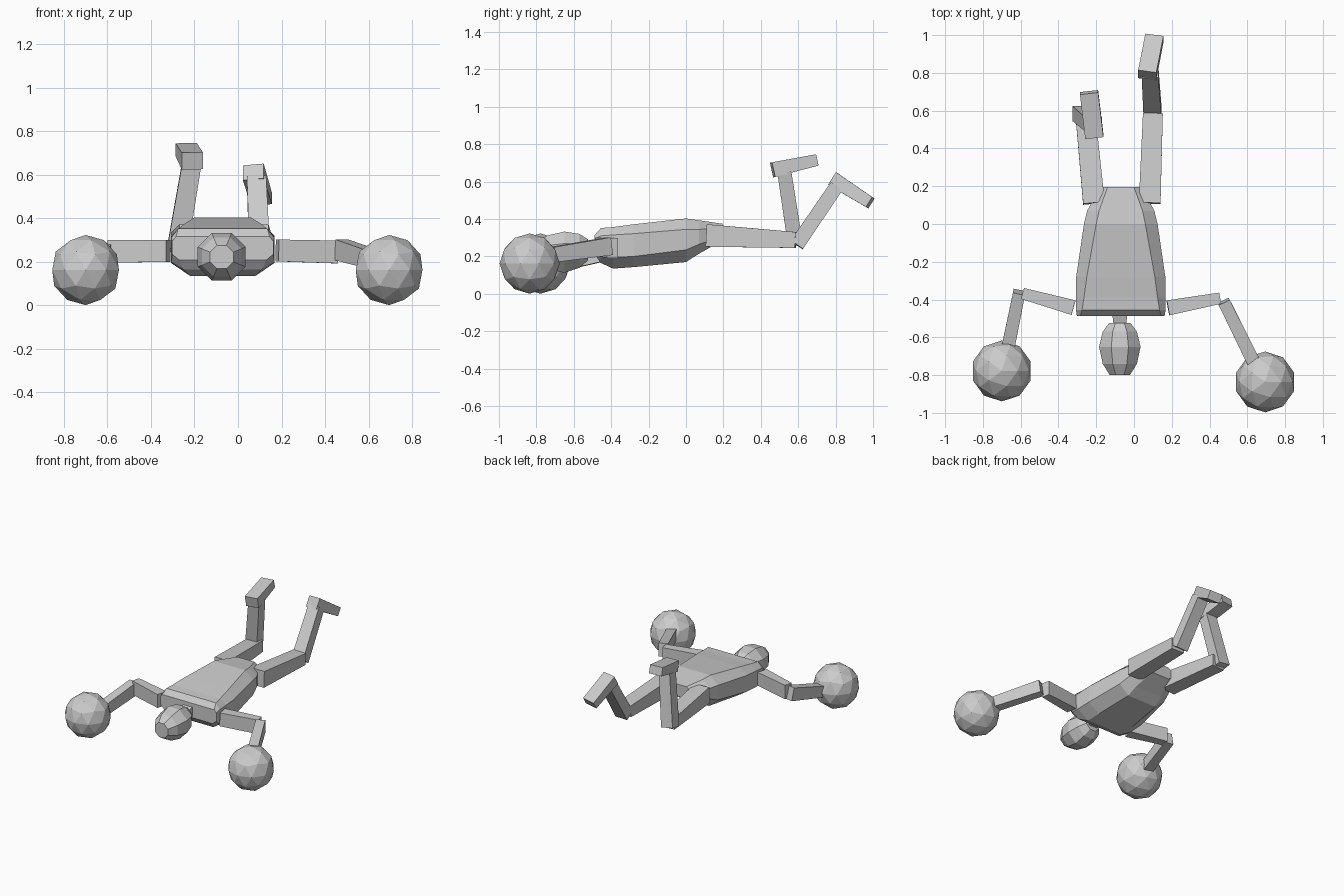
import bpy, bmesh
from math import cos, sin, pi
from mathutils import Vector

if "Cube" in bpy.data.objects:
    bpy.data.objects.remove(bpy.data.objects["Cube"])


def finish(name, bm):
    bmesh.ops.recalc_face_normals(bm, faces=bm.faces)
    me = bpy.data.meshes.new(name)
    bm.to_mesh(me)
    bm.free()
    ob = bpy.data.objects.new(name, me)
    bpy.context.collection.objects.link(ob)
    return ob


def loft(name, rings):
    """Skin equal-length point rings and cap both ends."""
    bm = bmesh.new()
    loops = [[bm.verts.new(p) for p in r] for r in rings]
    n = len(loops[0])
    for a, b in zip(loops, loops[1:]):
        for i in range(n):
            j = (i + 1) % n
            bm.faces.new((a[i], a[j], b[j], b[i]))
    bm.faces.new(loops[0])
    bm.faces.new(loops[-1])
    return finish(name, bm)


def beam(name, p, q, start, end, hint):
    """Tapered box from p to q; start/end = (size along hint, size across it)."""
    p, q, hint = Vector(p), Vector(q), Vector(hint)
    d = (q - p).normalized()
    s = (hint - d * hint.dot(d)).normalized()
    t = d.cross(s)
    corners = ((1, 1), (-1, 1), (-1, -1), (1, -1))
    return loft(name, [[c + s * (a * w / 2) + t * (b * h / 2) for a, b in corners]
                       for c, (w, h) in ((p, start), (q, end))])


X, Z = (1, 0, 0), (0, 0, 1)
CX = -0.07

# Torso: eight-sided rings (y, top half-width, side, bottom, z top, upper, lower, bottom)
torso = [
    (-.488, .215, .232, .20, .315, .295, .235, .208),
    (-.455, .205, .237, .18, .352, .31, .20, .165),
    (-.39, .195, .238, .15, .357, .315, .195, .135),
    (-.28, .18, .236, .145, .372, .322, .20, .143),
    (0, .13, .195, .12, .403, .345, .235, .17),
    (.07, .115, .178, .11, .393, .345, .265, .215),
    (.195, .07, .11, .07, .375, .35, .31, .285),
]
loft("torso", [[(CX + x, y, z) for x, z in (
    (wt, zt), (wm, zu), (wm, zl), (wb, zb), (-wb, zb), (-wm, zl), (-wm, zu), (-wt, zt))]
    for y, wt, wm, wb, zt, zu, zl, zb in torso])

# Head: eight-sided rings (y, radius, z centre)
head = [(-.525, .062, .235), (-.57, .098, .23), (-.65, .119, .223),
        (-.74, .098, .222), (-.80, .058, .222)]
loft("head", [[(-.075 + r * cos(pi / 8 + i * pi / 4), y, zc + r * sin(pi / 8 + i * pi / 4))
               for i in range(8)] for y, r, zc in head])
beam("neck", (-.075, -.47, .25), (-.075, -.56, .235), (.08, .08), (.06, .06), X)

# Arms and ball hands: shoulder, elbow end, forearm start, wrist, ball centre
arms = {
    "right": ((.18, -.444, .252), (.455, -.393, .245),
              (.475, -.41, .255), (.64, -.745, .205), (.694, -.836, .162)),
    "left": ((-.32, -.443, .25), (-.59, -.368, .248),
             (-.607, -.36, .24), (-.672, -.68, .16), (-.70, -.778, .162)),
}
for side, (sh, el, fa, wr, ball) in arms.items():
    beam(side + "_upper_arm", sh, el, (.10, .08), (.105, .06), Z)
    beam(side + "_forearm", fa, wr, (.095, .065), (.08, .07), Z)
    bm = bmesh.new()
    bmesh.ops.create_icosphere(bm, subdivisions=2, radius=.161)
    bmesh.ops.translate(bm, verts=bm.verts, vec=ball)
    finish(side + "_ball_hand", bm)

# Legs: hip, knee, shin start, ankle, heel, toe
legs = {
    "right": ((.083, .11, .312), (.10, .585, .288), (.098, .592, .262),
              (.085, .805, .575), (.07, .787, .613), (.108, .985, .487)),
    "left": ((-.212, .11, .312), (-.258, .585, .288), (-.278, .585, .262),
             (-.212, .525, .655), (-.21, .463, .663), (-.238, .697, .715)),
}
for side, (hip, knee, shin, ankle, heel, toe) in legs.items():
    beam(side + "_thigh", hip, knee, (.115, .12), (.105, .085), X)
    beam(side + "_shin", shin, ankle, (.095, .08), (.088, .075), X)
    beam(side + "_foot", heel, toe, (.097, .08), (.097, .062), X)
